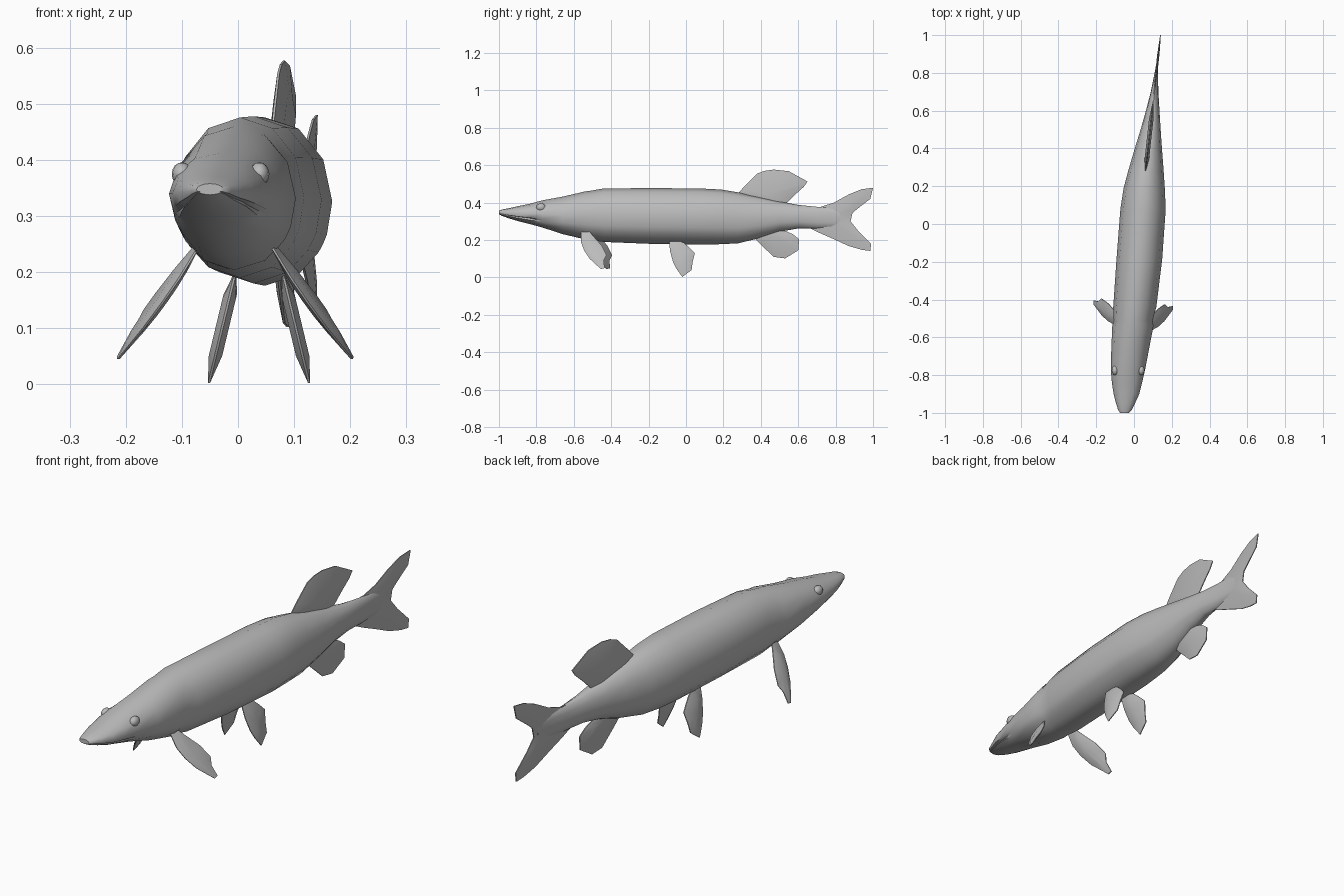
import bpy, bmesh, math
from mathutils import Vector

if "Cube" in bpy.data.objects:
    bpy.data.objects.remove(bpy.data.objects["Cube"])

skin = bpy.data.materials.new("fish grey")
skin.diffuse_color = (0.5, 0.5, 0.5, 1)
skin.use_nodes = True
skin.node_tree.nodes["Principled BSDF"].inputs["Base Color"].default_value = skin.diffuse_color


def finish(name, bm, angle=50):
    bmesh.ops.recalc_face_normals(bm, faces=bm.faces)
    me = bpy.data.meshes.new(name)
    bm.to_mesh(me)
    bm.free()
    ob = bpy.data.objects.new(name, me)
    bpy.context.collection.objects.link(ob)
    me.materials.append(skin)
    bpy.ops.object.select_all(action='DESELECT')
    ob.select_set(True)
    bpy.context.view_layer.objects.active = ob
    bpy.ops.object.shade_smooth_by_angle(angle=math.radians(angle))
    return ob


# Body: y, centre x, half width, bottom z, top z
STATIONS = [
    (-1.00, -.050, .024, .338, .358), (-.985, -.048, .036, .330, .363),
    (-.95, -.045, .050, .317, .370), (-.90, -.040, .068, .302, .381),
    (-.84, -.037, .080, .287, .393), (-.77, -.032, .091, .268, .412),
    (-.66, -.020, .100, .232, .432), (-.54, -.006, .109, .204, .460),
    (-.51, -.004, .103, .201, .464), (-.44, .004, .114, .190, .476),
    (-.19, .028, .121, .180, .478), (.08, .048, .120, .176, .476),
    (.19, .054, .109, .178, .470), (.28, .063, .094, .183, .455),
    (.40, .076, .072, .212, .430), (.50, .088, .053, .245, .407),
    (.60, .099, .036, .262, .388), (.70, .109, .020, .262, .378),
    (.80, .118, .009, .268, .372), (.86, .124, .004, .29, .36)]
ANGLES = [0, 30, 60, 90, 120, 150, 180, 203, 210, 217, 240, 270, 300, 323, 330, 337]

bm = bmesh.new()
rings = []
for y, cx, hw, zb, zt in STATIONS:
    ring = []
    for a in ANGLES:
        c, s = math.cos(math.radians(a)), math.sin(math.radians(a))
        k = 1.0
        if a in (210, 330) and y < -.83:      # mouth crease
            k = .84
        if y == -.51 and 60 < a < 120:        # gill step fades out on the back
            k = 1.0
        ring.append(bm.verts.new((cx + hw * k * c, y, (zb + zt) / 2 + (zt - zb) / 2 * k * s)))
    rings.append(ring)
n = len(ANGLES)
for r0, r1 in zip(rings, rings[1:]):
    for i in range(n):
        bm.faces.new((r0[i], r0[(i + 1) % n], r1[(i + 1) % n], r1[i]))
bm.faces.new(rings[0])
bm.faces.new(rings[-1])
finish("body", bm)

# Eyes: low bumps on both sides of the head
for name, x in (("eye_left", -.100), ("eye_right", .038)):
    bm = bmesh.new()
    bmesh.ops.create_uvsphere(bm, u_segments=12, v_segments=8, radius=1)
    for v in bm.verts:
        v.co = Vector((x + v.co.x * .018, -.775 + v.co.y * .026, .375 + v.co.z * .021))
    finish(name, bm)


def fin(name, outline, root, x_of, thick, rim=.002):
    """Lens-shaped fin from a (y, z) outline; thickest near its root."""
    bm = bmesh.new()
    sides = []
    for sgn in (-1, 1):
        loops = []
        for k, t in ((1, rim), (.55, thick)):
            loop = []
            for y, z in outline:
                yy, zz = root[0] + (y - root[0]) * k, root[1] + (z - root[1]) * k
                loop.append(bm.verts.new((x_of(yy, zz) + sgn * t, yy, zz)))
            loops.append(loop)
        mid = bm.verts.new((x_of(*root) + sgn * thick, *root))
        m = len(outline)
        for i in range(m):
            j = (i + 1) % m
            bm.faces.new((loops[0][i], loops[0][j], loops[1][j], loops[1][i]))
            bm.faces.new((loops[1][i], loops[1][j], mid))
        sides.append(loops[0])
    for i in range(m):
        j = (i + 1) % m
        bm.faces.new((sides[0][i], sides[0][j], sides[1][j], sides[1][i]))
    return finish(name, bm)


def midline(y, z):
    return .116 + (y - .78) * .11


# Tail, dorsal and anal fins along the curved midline
fin("tail_fin", [(.66, .375), (.72, .378), (.79, .40), (.87, .444), (.94, .472), (1.0, .480),
                 (.985, .42), (.92, .37), (.89, .345), (.88, .30), (.92, .25), (.99, .18),
                 (.985, .142), (.94, .148), (.87, .168), (.79, .205), (.71, .24), (.66, .265)],
    (.78, .32), midline, .006)
fin("dorsal_fin", [(.27, .44), (.31, .485), (.38, .555), (.42, .57), (.47, .577), (.55, .568),
                   (.65, .513), (.63, .485), (.58, .44), (.54, .40), (.50, .37), (.38, .39)],
    (.44, .44), midline, .012)
fin("anal_fin", [(.35, .225), (.40, .175), (.47, .11), (.53, .102), (.60, .145),
                 (.605, .205), (.57, .232), (.53, .25), (.50, .28), (.40, .26)],
    (.46, .225), midline, .012)

# Paired fins
PECTORAL = [(-.56, .245), (-.562, .19), (-.545, .145), (-.515, .10), (-.455, .045),
            (-.435, .05), (-.44, .09), (-.425, .12), (-.45, .17), (-.49, .215), (-.52, .25)]
PELVIC = [(-.09, .19), (-.085, .14), (-.07, .085), (-.05, .045), (-.02, .003),
          (.03, .04), (.035, .08), (.047, .13), (.02, .158), (-.01, .185), (-.05, .20)]
for side, s, px, dy, vx in (("left", -1, -.085, .03, -.008), ("right", 1, .075, 0, .083)):
    fin("pectoral_fin_" + side, [(y + dy, z) for y, z in PECTORAL], (-.505 + dy, .15),
        lambda y, z: px + s * ((.23 - z) * .62 + (y - dy + .53) * .18), .011)
    fin("pelvic_fin_" + side, PELVIC, (-.025, .11),
        lambda y, z: vx + s * (.185 - z) * .24, .012)
